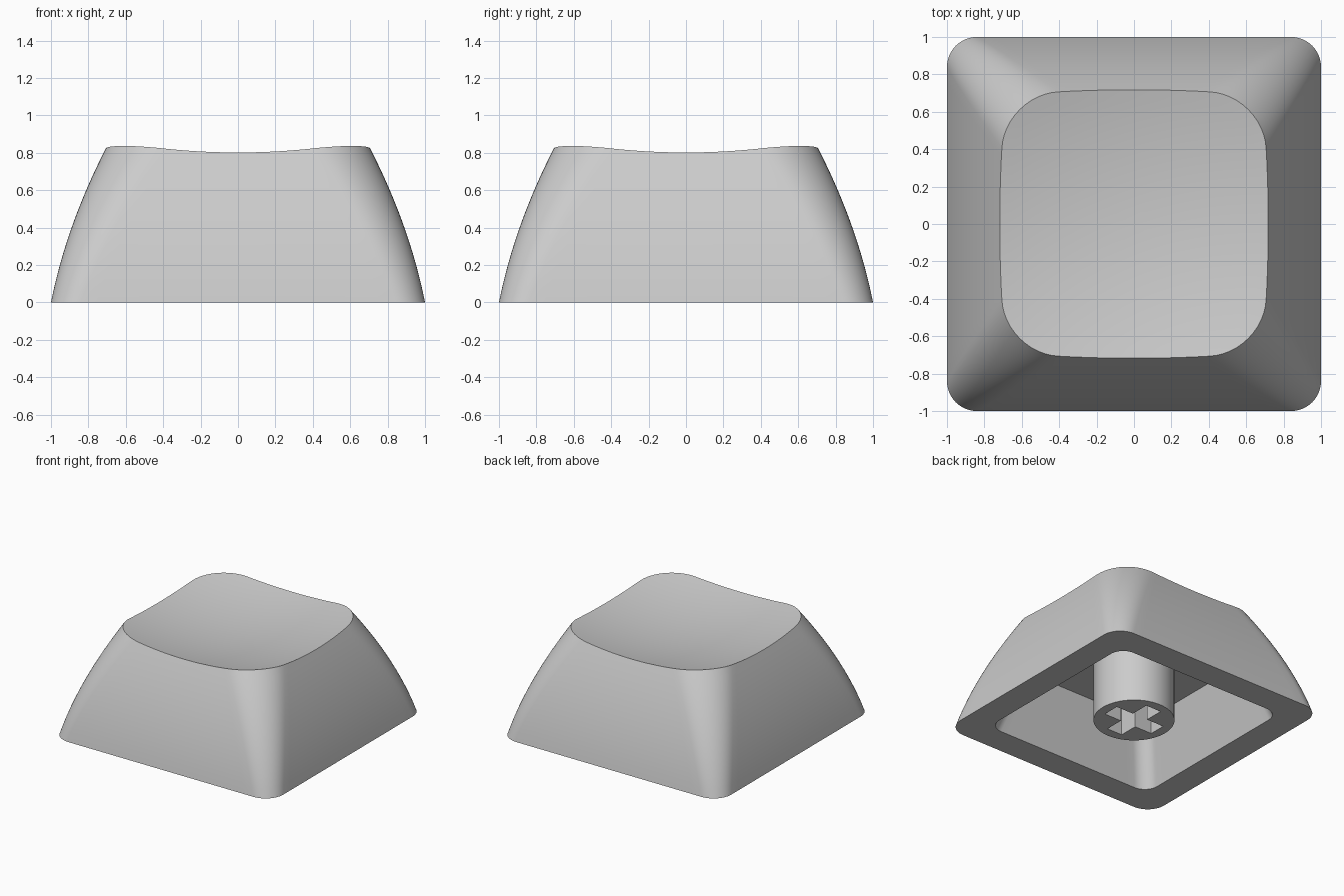
import bpy, bmesh, math

cube = bpy.data.objects.get("Cube")
if cube:
    bpy.data.objects.remove(cube)

ARC, STRAIGHT = 12, 20           # steps per corner and per side
CEILING = 0.5                    # height of the cavity ceiling

grey = bpy.data.materials.new("light_grey_plastic")
grey.use_nodes = True
grey.diffuse_color = (0.6, 0.6, 0.6, 1)
grey.node_tree.nodes["Principled BSDF"].inputs["Base Color"].default_value = (0.6, 0.6, 0.6, 1)


def outline(half, radius):
    """Rounded square as a list of xy points."""
    pts = []
    c = half - radius
    for q in range(4):
        a0 = q * math.pi / 2
        ca, sa = math.cos(a0), math.sin(a0)
        corner = []
        for i in range(ARC + 1):
            a = i / ARC * math.pi / 2
            corner.append((c + radius * math.cos(a), c + radius * math.sin(a)))
        for i in range(1, STRAIGHT):
            corner.append((c - 2 * c * i / STRAIGHT, half))
        pts += [(x * ca - y * sa, x * sa + y * ca) for x, y in corner]
    return pts


def dish(x, y):
    return 0.724 + 0.15 * (x * x + y * y)


def outer_ring(t):
    """Ring on the bulging side walls; t runs from the base to the dished rim."""
    ring = []
    for i in range(4 * (ARC + STRAIGHT)):
        z = t * 0.82
        for _ in range(6):
            x, y = outline(1 - 0.2 * z - 0.19 * z * z, 0.16 + 0.17 * z)[i]
            z = t * dish(x, y)
        ring.append((x, y, z))
    return ring


def finish(bm, name):
    bmesh.ops.recalc_face_normals(bm, faces=bm.faces)
    mesh = bpy.data.meshes.new(name)
    bm.to_mesh(mesh)
    bm.free()
    mesh.materials.append(grey)
    ob = bpy.data.objects.new(name, mesh)
    bpy.context.collection.objects.link(ob)
    bpy.ops.object.select_all(action='DESELECT')
    ob.select_set(True)
    bpy.context.view_layer.objects.active = ob
    bpy.ops.object.shade_smooth_by_angle(angle=math.radians(30))
    return ob


# Shell: cavity, bottom rim, outer walls and dished top lofted as one skin
rings = []
for t in (1, 0.5, 0):
    rings.append([(x, y, CEILING * t) for x, y in outline(0.775 - 0.145 * t, 0.12)])
rings += [outer_ring(k / 14) for k in range(15)]
rim = rings[-1]
for k in range(11, 0, -1):
    s = k / 12
    rings.append([(x * s, y * s, dish(x * s, y * s)) for x, y, z in rim])

bm = bmesh.new()
loops = [[bm.verts.new(p) for p in ring] for ring in rings]
n = len(rim)
for a, b in zip(loops, loops[1:]):
    for i in range(n):
        j = (i + 1) % n
        bm.faces.new((a[i], a[j], b[j], b[i]))
bm.faces.new(loops[0])
centre = bm.verts.new((0, 0, dish(0, 0)))
for i in range(n):
    bm.faces.new((loops[-1][i], loops[-1][(i + 1) % n], centre))
finish(bm, "keycap_shell")

# Stem: round post with a cross-shaped socket in its lower end
RADIUS, ARM, WIDTH, DEPTH = 0.305, 0.228, 0.07, 0.42
circle = [(RADIUS * math.cos(a), RADIUS * math.sin(a))
          for a in (2 * math.pi * i / 64 for i in range(64))]
cross = []
for q in range(4):
    ca, sa = math.cos(q * math.pi / 2), math.sin(q * math.pi / 2)
    for x, y in ((ARM, -WIDTH), (ARM, WIDTH), (WIDTH, WIDTH)):
        cross.append((x * ca - y * sa, x * sa + y * ca))

bm = bmesh.new()
mouth = []
for pts, top in ((circle, CEILING + 0.02), (cross, DEPTH)):
    low = [bm.verts.new((x, y, 0)) for x, y in pts]
    high = [bm.verts.new((x, y, top)) for x, y in pts]
    for i in range(len(pts)):
        j = (i + 1) % len(pts)
        bm.faces.new((low[i], low[j], high[j], high[i]))
        mouth.append(bm.edges.get((low[i], low[j])))
    bm.faces.new(high)
bmesh.ops.triangle_fill(bm, edges=mouth, use_beauty=True, normal=(0, 0, -1))
finish(bm, "stem")
